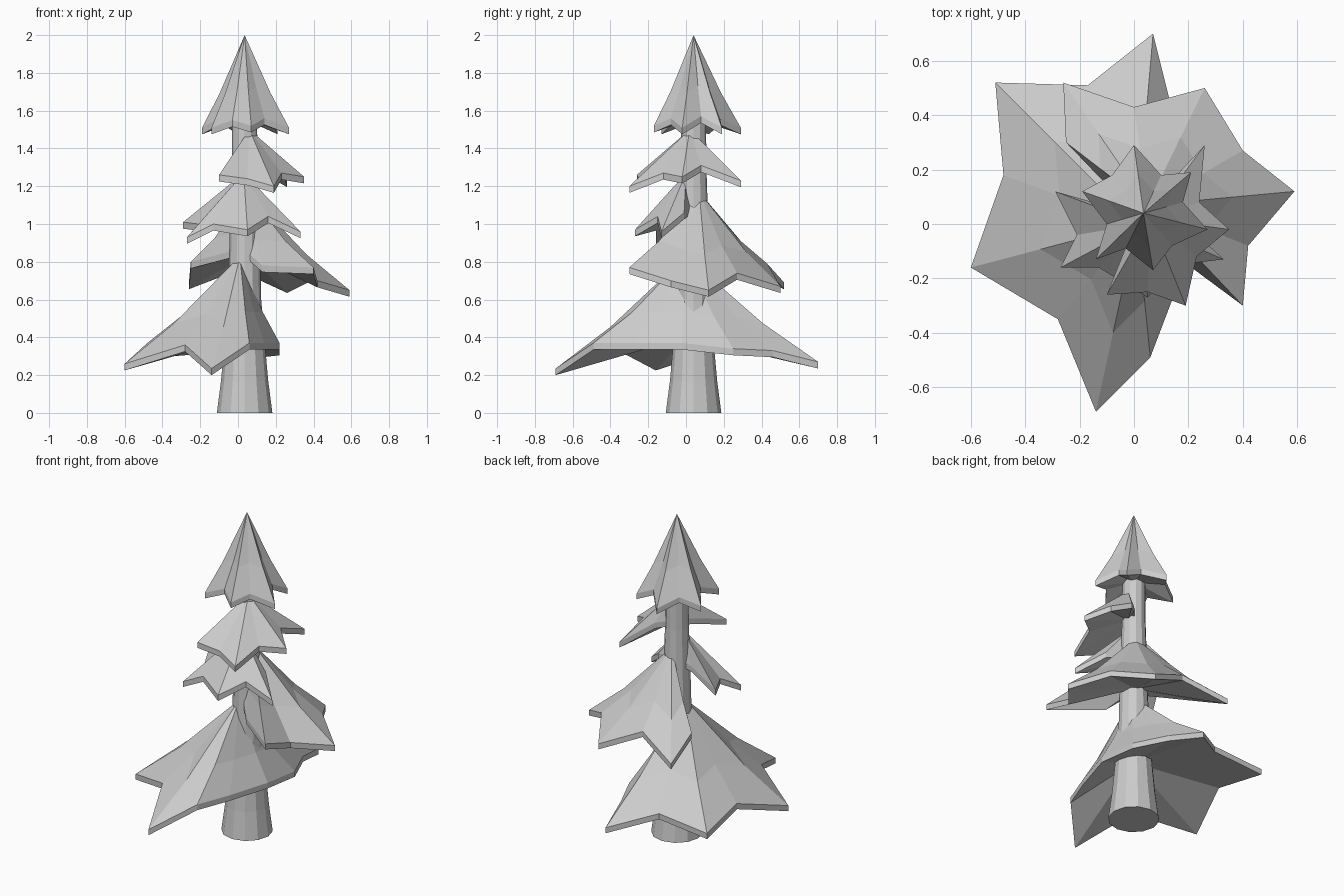
import bpy, bmesh
from mathutils import Vector

if "Cube" in bpy.data.objects:
    bpy.data.objects.remove(bpy.data.objects["Cube"], do_unlink=True)

grey = bpy.data.materials.new("plain grey")
grey.use_nodes = True
grey.diffuse_color = (0.6, 0.6, 0.6, 1)
grey.node_tree.nodes["Principled BSDF"].inputs["Base Color"].default_value = (0.6, 0.6, 0.6, 1)


def finish(name, bm):
    bmesh.ops.recalc_face_normals(bm, faces=bm.faces)
    mesh = bpy.data.meshes.new(name)
    bm.to_mesh(mesh)
    bm.free()
    mesh.materials.append(grey)
    obj = bpy.data.objects.new(name, mesh)
    bpy.context.collection.objects.link(obj)
    return obj


def bough_tier(name, apex, rim, hub_z, sag=0.03, lip=0.035):
    """Jagged skirt: apex, sagging middle ring, rim with a thin lip, hollow underside."""
    bm = bmesh.new()
    top = Vector(apex)
    peak = bm.verts.new(top)
    hub = bm.verts.new((top.x, top.y, hub_z))
    middle, upper, lower = [], [], []
    for p in map(Vector, rim):
        middle.append(bm.verts.new(top.lerp(p, 0.58) - Vector((0, 0, sag))))
        upper.append(bm.verts.new(p))
        lower.append(bm.verts.new(p - Vector((0, 0, lip))))
    n = len(rim)
    for i in range(n):
        j = (i + 1) % n
        bm.faces.new((peak, middle[i], middle[j]))
        bm.faces.new((middle[i], upper[i], upper[j]))
        bm.faces.new((middle[i], upper[j], middle[j]))
        bm.faces.new((upper[i], lower[i], lower[j], upper[j]))
        bm.faces.new((hub, lower[j], lower[i]))
    return finish(name, bm)


# Trunk: flared, twelve-sided, tapering upwards
bm = bmesh.new()
rings = []
profile = [(0.147, 0), (0.125, 0.17), (0.108, 0.36), (0.088, 0.6), (0.078, 1.0), (0.068, 1.3), (0.066, 1.62)]
for radius, z in profile:
    ring = bmesh.ops.create_circle(bm, segments=12, radius=radius)["verts"]
    bmesh.ops.translate(bm, verts=ring, vec=(0.035, 0.04, z))
    rings.append(ring)
for a, b in zip(rings, rings[1:]):
    for i in range(12):
        j = (i + 1) % 12
        bm.faces.new((a[i], a[j], b[j], b[i]))
bm.faces.new(rings[0])
bm.faces.new(rings[-1])
finish("trunk", bm)

# Boughs, lowest to highest; some skirts reach only part way round the trunk
bough_tier("lowest_boughs", (0.01, 0.0, 0.83), [
    (-0.51, 0.52, 0.32), (-0.48, 0.18, 0.37), (-0.6, -0.16, 0.26), (-0.28, -0.35, 0.36),
    (-0.14, -0.69, 0.235), (0.06, -0.49, 0.37), (0.14, -0.28, 0.37), (0.22, -0.02, 0.37),
    (0.22, 0.25, 0.34), (0.13, 0.46, 0.33), (0.07, 0.7, 0.27), (-0.17, 0.51, 0.35)], 0.4)

bough_tier("lower_boughs", (0.05, 0.07, 1.17), [
    (0.05, -0.02, 0.85), (0.13, -0.1, 0.78), (0.4, -0.3, 0.77), (0.42, -0.08, 0.7),
    (0.59, 0.12, 0.65), (0.4, 0.27, 0.74), (0.26, 0.5, 0.67), (0.0, 0.43, 0.79),
    (-0.26, 0.52, 0.69), (-0.25, 0.3, 0.8), (-0.02, 0.06, 0.86)], 0.84)

bough_tier("middle_boughs", (0.03, 0.0, 1.27), [
    (-0.29, 0.12, 1.01), (-0.21, -0.04, 1.0), (-0.27, -0.16, 0.93), (-0.13, -0.16, 1.0),
    (0.05, -0.27, 0.97), (0.16, -0.15, 1.04), (0.33, -0.13, 0.96), (0.2, -0.01, 1.06),
    (0.05, 0.04, 1.1), (-0.08, 0.06, 1.08)], 1.08, sag=0.0)

bough_tier("upper_boughs", (0.06, 0.02, 1.5), [
    (-0.1, -0.26, 1.26), (0.05, -0.25, 1.24), (0.19, -0.3, 1.2), (0.23, -0.12, 1.27),
    (0.35, -0.02, 1.25), (0.24, 0.08, 1.31), (0.26, 0.29, 1.23), (0.12, 0.14, 1.33),
    (0.03, 0.05, 1.34), (-0.02, -0.06, 1.32)], 1.31, sag=0.0)

bough_tier("crown_boughs", (0.035, 0.04, 2.0), [
    (0.0, 0.29, 1.51), (-0.08, 0.18, 1.56), (-0.19, 0.12, 1.51), (-0.1, 0.0, 1.56),
    (-0.14, -0.13, 1.51), (-0.03, -0.09, 1.55), (0.07, -0.17, 1.52), (0.14, -0.08, 1.56),
    (0.27, -0.02, 1.51), (0.18, 0.08, 1.57), (0.21, 0.19, 1.51), (0.1, 0.18, 1.56)], 1.56, sag=0.02)
